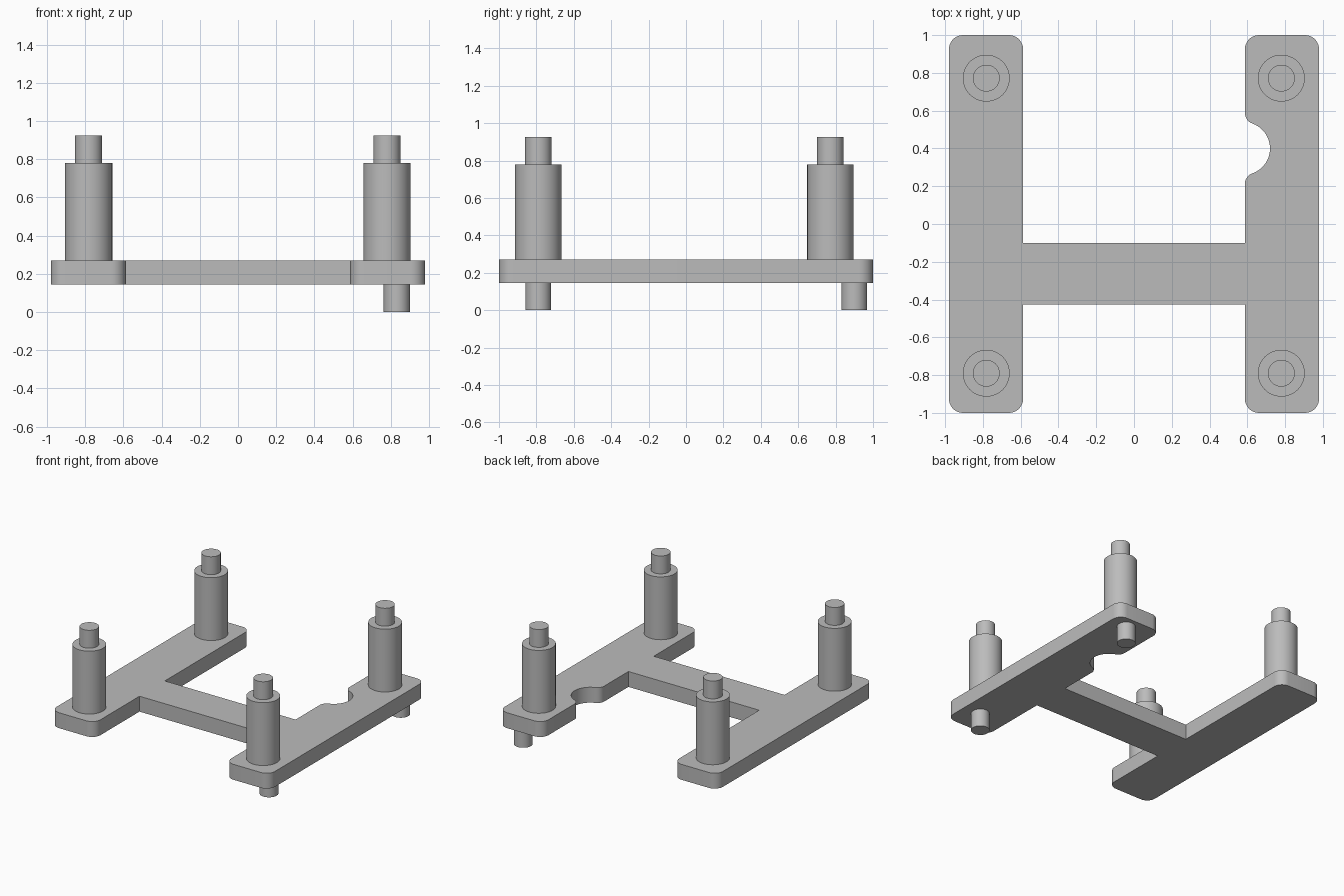
import bpy, bmesh
from math import sin, cos, radians, sqrt, degrees, atan2

cube = bpy.data.objects.get("Cube")
if cube:
    bpy.data.objects.remove(cube, do_unlink=True)

grey = bpy.data.materials.new("plain grey")
grey.use_nodes = True
colour = (0.5, 0.5, 0.5, 1)
grey.diffuse_color = colour
grey.node_tree.nodes["Principled BSDF"].inputs["Base Color"].default_value = colour

OUTER, INNER, END, CORNER = 0.98, 0.587, 1.0, 0.075
PLATE_BOTTOM, PLATE_TOP = 0.145, 0.27


def arc(x, y, r, start, stop, steps=10):
    angles = [radians(start + (stop - start) * i / steps) for i in range(steps + 1)]
    return [(x + r * cos(a), y + r * sin(a)) for a in angles]


def finish(name, bm):
    bmesh.ops.recalc_face_normals(bm, faces=bm.faces)
    mesh = bpy.data.meshes.new(name)
    bm.to_mesh(mesh)
    bm.free()
    mesh.materials.append(grey)
    obj = bpy.data.objects.new(name, mesh)
    bpy.context.collection.objects.link(obj)
    bpy.ops.object.select_all(action='DESELECT')
    obj.select_set(True)
    bpy.context.view_layer.objects.active = obj
    bpy.ops.object.shade_smooth_by_angle(angle=radians(30))
    return obj


def prism(name, outline, bottom, top):
    bm = bmesh.new()
    face = bm.faces.new([bm.verts.new((x, y, bottom)) for x, y in outline])
    raised = bmesh.ops.extrude_face_region(bm, geom=[face])["geom"]
    verts = [v for v in raised if isinstance(v, bmesh.types.BMVert)]
    bmesh.ops.translate(bm, vec=(0, 0, top - bottom), verts=verts)
    return finish(name, bm)


def turned(name, x, y, profile, sides=48):
    """Stepped round part from (radius, height) pairs."""
    bm = bmesh.new()
    rings = [[bm.verts.new((px, py, z)) for px, py in arc(x, y, r, 0, 360, sides)[:-1]]
             for r, z in profile]
    for low, high in zip(rings, rings[1:]):
        for i in range(sides):
            j = (i + 1) % sides
            bm.faces.new((low[i], low[j], high[j], high[i]))
    bm.faces.new(rings[0][::-1])
    bm.faces.new(rings[-1])
    return finish(name, bm)


# H-shaped plate outline, with a rounded notch in the left rail's inner edge
notch_x, notch_y, notch_r, lip = 0.58, 0.4, 0.14, 0.06
lip_x = INNER + lip
rise = sqrt((notch_r + lip) ** 2 - (lip_x - notch_x) ** 2)
tangent = degrees(atan2(rise, lip_x - notch_x))
low_y, high_y = CORNER - END, END - CORNER
bar_front, bar_back = -0.425, -0.1

outline = arc(CORNER - OUTER, low_y, CORNER, 180, 270)
outline += arc(-INNER - CORNER, low_y, CORNER, 270, 360)
outline += [(-INNER, bar_front), (INNER, bar_front)]
outline += arc(INNER + CORNER, low_y, CORNER, 180, 270)
outline += arc(OUTER - CORNER, low_y, CORNER, 270, 360)
outline += arc(OUTER - CORNER, high_y, CORNER, 0, 90)
outline += arc(INNER + CORNER, high_y, CORNER, 90, 180)
outline += arc(lip_x, notch_y + rise, lip, 180, 180 + tangent)
outline += arc(notch_x, notch_y, notch_r, tangent, -tangent, 24)[1:-1]
outline += arc(lip_x, notch_y - rise, lip, 180 - tangent, 180)
outline += [(INNER, bar_back), (-INNER, bar_back)]
outline += arc(-INNER - CORNER, high_y, CORNER, 0, 90)
outline += arc(CORNER - OUTER, high_y, CORNER, 90, 180)
prism("base_plate", outline, PLATE_BOTTOM, PLATE_TOP)

# Stepped posts at the four corners
post = [(0.124, PLATE_TOP - 0.005), (0.124, 0.78), (0.071, 0.78), (0.071, 0.925)]
for depth, y in (("front", -0.79), ("back", 0.772)):
    for side, x in (("right", -0.782), ("left", 0.78)):
        turned(f"{depth}_{side}_post", x, y, post)

# Short locating pegs under the left rail
for depth, y in (("front", -0.79), ("back", 0.9)):
    turned(f"{depth}_peg", 0.831, y, [(0.069, 0), (0.069, PLATE_BOTTOM + 0.005)])
